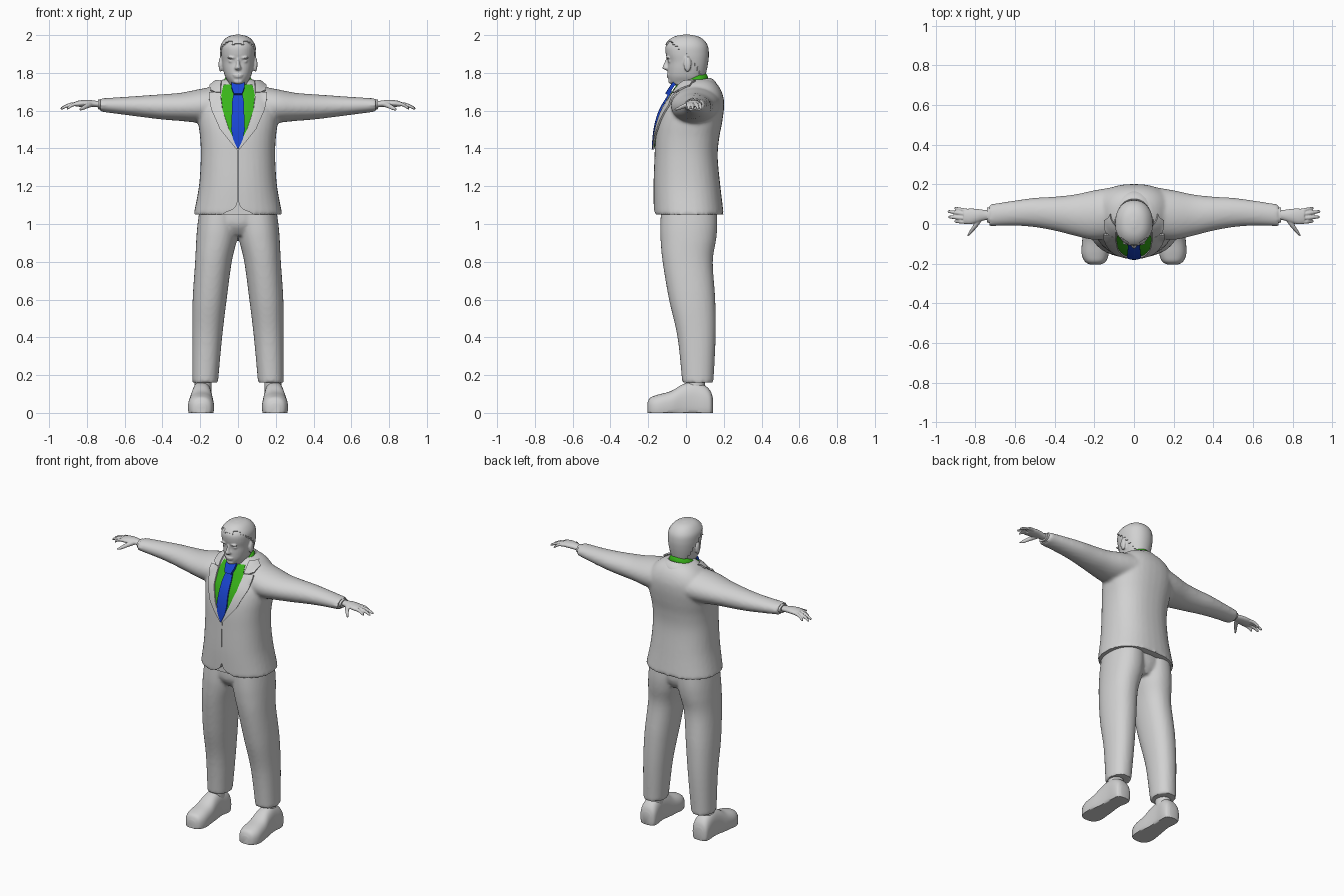
import bpy, bmesh, math
from mathutils import Vector, Matrix
from mathutils.bvhtree import BVHTree

old = bpy.data.objects.get("Cube")
if old:
    bpy.data.objects.remove(old, do_unlink=True)


def material(name, rgb):
    m = bpy.data.materials.new(name)
    m.use_nodes = True
    m.diffuse_color = (*rgb, 1)
    m.node_tree.nodes["Principled BSDF"].inputs["Base Color"].default_value = (*rgb, 1)
    return m


grey = material("light grey", (0.64, 0.64, 0.64))
green = material("shirt green", (0.04, 0.45, 0.01))
blue = material("tie blue", (0.01, 0.06, 0.65))


def finish(name, bm, mat, angle=45):
    bmesh.ops.recalc_face_normals(bm, faces=bm.faces)
    mesh = bpy.data.meshes.new(name)
    bm.to_mesh(mesh)
    bm.free()
    mesh.materials.append(mat)
    mesh.shade_smooth()
    mesh.set_sharp_from_angle(angle=math.radians(angle))
    ob = bpy.data.objects.new(name, mesh)
    bpy.context.collection.objects.link(ob)
    return ob


def spline(rows, steps):
    """Smooth rows that pass through all the given rows."""
    out = []
    for i in range(len(rows) - 1):
        a, b, c, d = rows[max(i - 1, 0)], rows[i], rows[i + 1], rows[min(i + 2, len(rows) - 1)]
        for k in range(steps):
            t = k / steps
            out.append([0.5 * (2*q + (r - p)*t + (2*p - 5*q + 4*r - s)*t*t + (3*q - p - 3*r + s)*t**3)
                        for p, q, r, s in zip(a, b, c, d)])
    return out + [list(rows[-1])]


def along_z(t, u, v): return (u, v, t)
def along_x(t, u, v): return (t, u, v)
def along_y(t, u, v): return (u, t, v)


def loft(bm, rows, place, side=1, power=2.2, steps=5, sides=36):
    """Rows: station, centre u, half width u, low v, high v."""
    rings = []
    for t, u, ru, lo, hi in spline(rows, steps):
        ring = []
        for k in range(sides):
            a = math.tau * k / sides
            c, s = [math.copysign(abs(f) ** (2 / power), f) for f in (math.cos(a), math.sin(a))]
            x, y, z = place(t, u + ru * c, (lo + hi) / 2 + (hi - lo) / 2 * s)
            ring.append(bm.verts.new((side * x, y, max(z, 0))))
        rings.append(ring)
    for a, b in zip(rings, rings[1:]):
        for k in range(sides):
            n = (k + 1) % sides
            bm.faces.new((a[k], a[n], b[n], b[k]))
    bm.faces.new(rings[0])
    bm.faces.new(rings[-1])
    return bm


def ball(bm, centre, size):
    m = Matrix.Translation(centre) @ Matrix.Diagonal((*size, 1))
    bmesh.ops.create_uvsphere(bm, u_segments=20, v_segments=12, radius=1, matrix=m)


def bake(ob, angle=45):
    """Apply the modifiers."""
    dg = bpy.context.evaluated_depsgraph_get()
    mesh = bpy.data.meshes.new_from_object(ob.evaluated_get(dg))
    ob.modifiers.clear()
    ob.data = mesh
    mesh.shade_smooth()
    mesh.set_sharp_from_angle(angle=math.radians(angle))
    return ob


def fuse(ob, voxel, smooth=4, angle=45):
    """Blend overlapping parts into one skin."""
    r = ob.modifiers.new("fuse", "REMESH")
    r.mode, r.voxel_size = "VOXEL", voxel
    s = ob.modifiers.new("soften", "SMOOTH")
    s.factor, s.iterations = 0.5, smooth
    return bake(ob, angle)


# Jacket with sleeves
bm = bmesh.new()
loft(bm, [(1.05, 0, .235, -.17, .2), (1.2, 0, .207, -.172, .182), (1.35, 0, .197, -.167, .168),
          (1.45, 0, .2, -.162, .175), (1.53, 0, .21, -.15, .19), (1.6, 0, .215, -.127, .2),
          (1.66, 0, .2, -.092, .2), (1.71, 0, .165, -.062, .185), (1.745, 0, .125, -.035, .16),
          (1.765, 0, .085, -.01, .13)], along_z, power=2.35)
sleeve = [(.08, .06, .13, 1.53, 1.735), (.2, .045, .125, 1.535, 1.715), (.3, .045, .104, 1.545, 1.695),
          (.4, .052, .086, 1.553, 1.687), (.5, .058, .074, 1.565, 1.68), (.6, .055, .064, 1.578, 1.673),
          (.73, .044, .055, 1.595, 1.665)]
for s in (-1, 1):
    loft(bm, sleeve, along_x, s, power=2)
jacket = fuse(finish("jacket", bm, grey), 0.01, 5)

# Front slit and rounded hem opening
bm = bmesh.new()
half = [(.0015, 1.39), (.0015, 1.12), (.01, 1.095), (.03, 1.075), (.06, 1.064), (.11, 1.03)]
outline = half + [(-x, z) for x, z in reversed(half)]
face = bm.faces.new([bm.verts.new((x, -.3, z)) for x, z in outline])
ext = bmesh.ops.extrude_face_region(bm, geom=[face])
bmesh.ops.translate(bm, vec=(0, .16, 0), verts=[v for v in ext["geom"] if isinstance(v, bmesh.types.BMVert)])
cutter = finish("hem_cutter", bm, grey)
cutter.hide_render = True
cut = jacket.modifiers.new("opening", "BOOLEAN")
cut.operation, cut.object = "DIFFERENCE", cutter
skin = bmesh.new()
skin.from_mesh(jacket.data)
tree = BVHTree.FromBMesh(skin)
bake(jacket, 40)
bpy.data.objects.remove(cutter, do_unlink=True)


def patch(name, rows, lift, thick, mat, side=1, cols=8, steps=6):
    """Cloth strip laid on the chest. Rows: height, inner x, outer x."""
    bm = bmesh.new()
    grid = []
    for a, b in zip(rows, rows[1:]):
        for k in range(steps + (b is rows[-1])):
            z, x0, x1 = [p + (q - p) * k / steps for p, q in zip(a, b)]
            line = []
            for c in range(cols + 1):
                start = Vector((side * (x0 + (x1 - x0) * c / cols), -.5, z))
                hit, normal, _, _ = tree.ray_cast(start, Vector((0, 1, 0)))
                if hit is None:
                    hit, normal, _, _ = tree.find_nearest(start + Vector((0, .52, 0)))
                line.append(bm.verts.new(hit + normal * lift))
            grid.append(line)
    for a, b in zip(grid, grid[1:]):
        for k in range(cols):
            bm.faces.new((a[k], a[k + 1], b[k + 1], b[k]))
    ob = finish(name, bm, mat)
    m = ob.modifiers.new("cloth", "SOLIDIFY")
    m.thickness, m.offset = thick, 0
    return bake(ob)


# Shirt front, tie and lapels
patch("shirt_front", [(1.735, -.075, .075), (1.68, -.088, .088), (1.6, -.08, .08), (1.5, -.047, .047),
                      (1.405, -.004, .004)], .003, .005, green, cols=16)
patch("tie_blade", [(1.7, -.02, .02), (1.64, -.03, .03), (1.5, -.035, .035), (1.45, -.026, .026),
                    (1.395, -.001, .001)], .012, .009, blue)
patch("tie_knot", [(1.735, -.033, .033), (1.71, -.033, .033), (1.675, -.021, .021)], .022, .018, blue)
for s, tag in ((1, "left"), (-1, "right")):
    patch(tag + "_lapel", [(1.69, .088, .152), (1.665, .088, .155), (1.6, .08, .135), (1.5, .047, .092),
                           (1.44, .018, .045), (1.395, .002, .008)], .008, .009, grey, s)
    patch(tag + "_collar_leaf", [(1.75, .085, .115), (1.725, .088, .145), (1.7, .088, .145),
                                 (1.692, .088, .118)], .009, .009, grey, s, steps=3)


def collar(name, mat, start, end, radii, yc, z_back, z_front, thick, tall, flare):
    """Tilted band round the neck; angle 90 is the back."""
    bm = bmesh.new()
    rings = []
    for i in range(49):
        a = math.radians(start + (end - start) * i / 48)
        z = z_front + (z_back - z_front) * (math.sin(a) + 1) / 2
        ring = []
        for k in range(12):
            b = math.tau * k / 12
            out = thick * math.cos(b) - flare * math.sin(b)
            ring.append(bm.verts.new(((radii[0] + out) * math.cos(a), yc + (radii[1] + out) * math.sin(a),
                                      z + tall * math.sin(b))))
        rings.append(ring)
    for a, b in zip(rings, rings[1:]):
        for k in range(12):
            bm.faces.new((a[k], a[k - 1], b[k - 1], b[k]))
    bm.faces.new(rings[0])
    bm.faces.new(rings[-1])
    return finish(name, bm, mat)


collar("shirt_collar", green, -88, 268, (.072, .08), .025, 1.78, 1.71, .011, .022, .008)
collar("jacket_collar", grey, -25, 205, (.1, .1), .045, 1.75, 1.715, .013, .024, .018)

# Trousers
bm = bmesh.new()
leg = [(1.1, .1, .1, -.13, .16), (1.0, .106, .108, -.136, .166), (.92, .113, .108, -.135, .16),
       (.8, .13, .097, -.124, .142), (.6, .15, .09, -.09, .155), (.4, .163, .079, -.045, .157),
       (.16, .174, .068, -.02, .145)]
for s in (-1, 1):
    loft(bm, leg, along_z, s)
loft(bm, [(1.1, 0, .15, -.13, .15), (1.0, 0, .15, -.13, .15), (.94, 0, .07, -.09, .12)], along_z)
fuse(finish("trousers", bm, grey), 0.01, 4)

# Shoes, cuffs and hands
shoe = [(-.205, .195, .025, -.01, .05), (-.19, .195, .052, -.03, .08), (-.15, .196, .068, -.04, .096),
        (-.08, .195, .066, -.04, .115), (-.02, .193, .058, -.04, .15), (.04, .192, .054, -.04, .165),
        (.1, .19, .056, -.04, .145), (.13, .19, .05, -.03, .115), (.142, .19, .03, 0, .08)]
palm = [(.7, .045, .026, 1.615, 1.655), (.745, .045, .025, 1.618, 1.652), (.79, .042, .034, 1.62, 1.657),
        (.83, .038, .04, 1.62, 1.655), (.86, .038, .034, 1.622, 1.65)]
fingers = [(.066, .905, .08), (.048, .94, .064), (.028, .937, .036), (.01, .905, .014)]
for s, tag in ((1, "left"), (-1, "right")):
    finish(tag + "_shoe", loft(bmesh.new(), shoe, along_y, s, power=2.5), grey)
    ankle = [(.1, .187, .045, 0, .1), (.2, .182, .045, 0, .1)]
    finish(tag + "_ankle", loft(bmesh.new(), ankle, along_z, s, power=2), grey)
    cuff = [(.7, .045, .042, 1.603, 1.66), (.742, .045, .038, 1.608, 1.658)]
    finish(tag + "_cuff", loft(bmesh.new(), cuff, along_x, s, power=2), grey)
    bm = loft(bmesh.new(), palm, along_x, s, power=2)
    for y, tip_x, tip_y in fingers:
        rows = []
        for f, drop, r in ((0, 0, .011), (.5, .004, .01), (.92, .022, .008), (1, .026, .004)):
            z = 1.636 - drop
            rows.append((.84 + (tip_x - .84) * f, y + (tip_y - y) * f, r, z - r, z + r))
        loft(bm, rows, along_x, s, power=2, sides=12, steps=3)
    thumb = [(.03, .775, .016, 1.62, 1.65), (-.01, .8, .014, 1.612, 1.638), (-.04, .823, .01, 1.602, 1.622),
             (-.06, .838, .005, 1.6, 1.61)]
    loft(bm, thumb, along_y, s, power=2, sides=12)
    fuse(finish(tag + "_hand", bm, grey), 0.004, 2, 60)

# Head with nose, ears, brow and lips
skull = [(1.68, 0, .06, -.02, .085), (1.725, 0, .058, -.04, .088), (1.745, 0, .05, -.082, .09),
         (1.78, 0, .068, -.095, .096), (1.82, 0, .079, -.097, .105), (1.86, 0, .085, -.097, .112),
         (1.9, 0, .089, -.107, .115), (1.94, 0, .087, -.108, .11), (1.97, 0, .07, -.087, .09),
         (1.988, 0, .046, -.056, .06), (1.996, 0, .012, -.015, .02)]
bm = loft(bmesh.new(), skull, along_z)
hair = bm.copy()
loft(bm, [(1.88, 0, .007, -.104, -.07), (1.845, 0, .011, -.119, -.07), (1.825, 0, .018, -.125, -.07),
          (1.814, 0, .012, -.108, -.07)], along_z, power=2, sides=16)
ball(bm, (0, -.094, 1.789), (.027, .009, .005))
ball(bm, (0, -.092, 1.779), (.022, .01, .006))
ball(bm, (0, -.082, 1.755), (.025, .012, .013))
for s in (-1, 1):
    ball(bm, (s * .036, -.098, 1.88), (.024, .008, .006))
    ball(bm, (s * .035, -.085, 1.862), (.015, .01, .008))
    ball(bm, (s * .092, .008, 1.845), (.011, .02, .04))
fuse(finish("head", bm, grey), 0.005, 3, 60)

# Close-cropped hair, with a peak and receding temples
away = [f for f in hair.faces if f.calc_center_median().z < 1.9 - f.calc_center_median().y * .8
        - max(0, f.calc_center_median().y - .03) - (.03 if abs(f.calc_center_median().x) < .025
                                                   and f.calc_center_median().y < 0 else 0)]
bmesh.ops.delete(hair, geom=away, context="FACES")
cap = finish("hair", hair, grey)
m = cap.modifiers.new("thickness", "SOLIDIFY")
m.thickness, m.offset = .006, 1
bake(cap)
